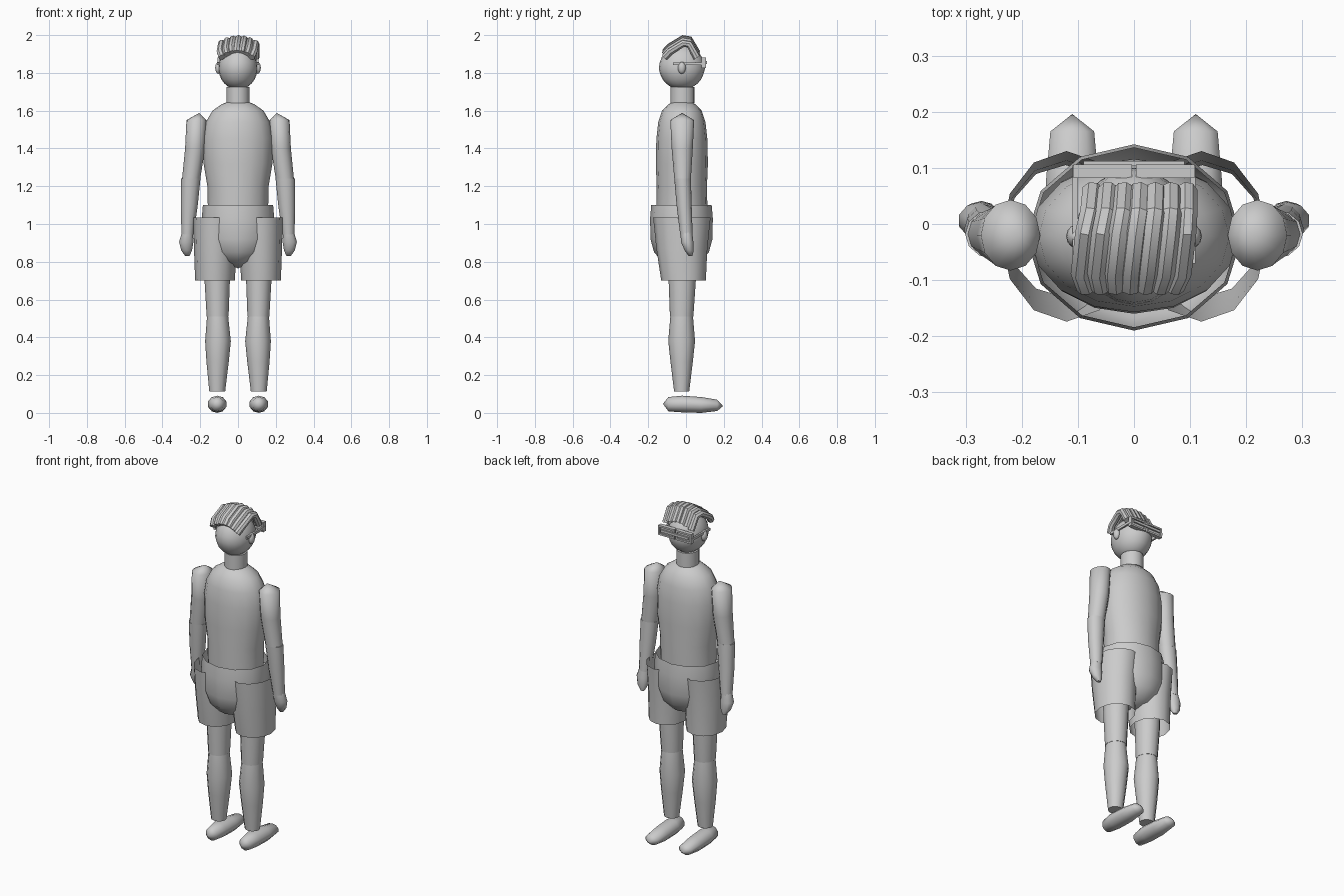
import bpy, bmesh, math
from mathutils import Vector

if "Cube" in bpy.data.objects:
    bpy.data.objects.remove(bpy.data.objects["Cube"])

grey = bpy.data.materials.new("plain_grey")
grey.diffuse_color = (0.6, 0.6, 0.6, 1)
grey.use_nodes = True
grey.node_tree.nodes["Principled BSDF"].inputs["Base Color"].default_value = grey.diffuse_color


def finish(name, bm, angle=40):
    """Turn a bmesh into a named, shaded object."""
    bmesh.ops.remove_doubles(bm, verts=bm.verts, dist=0.0005)
    bmesh.ops.recalc_face_normals(bm, faces=bm.faces)
    me = bpy.data.meshes.new(name)
    bm.to_mesh(me)
    bm.free()
    me.materials.append(grey)
    ob = bpy.data.objects.new(name, me)
    bpy.context.collection.objects.link(ob)
    bpy.ops.object.select_all(action='DESELECT')
    ob.select_set(True)
    bpy.context.view_layer.objects.active = ob
    bpy.ops.object.shade_smooth_by_angle(angle=math.radians(angle))
    return ob


def loft(name, rings, n=12, caps=True, along_y=False, side=1, angle=40):
    """Skin elliptical rings (cx, cy, height, rx, ry); along_y lays it down."""
    bm = bmesh.new()
    loops = []
    for cx, cy, h, rx, ry in rings:
        loop = []
        for i in range(n):
            a = 2 * math.pi * i / n
            p = (side * (cx + rx * math.sin(a)), cy + ry * math.cos(a), h)
            loop.append(bm.verts.new((p[0], p[2], p[1]) if along_y else p))
        loops.append(loop)
    for a, b in zip(loops, loops[1:]):
        for i in range(n):
            j = (i + 1) % n
            bm.faces.new((a[i], a[j], b[j], b[i]))
    if caps:
        for ring, loop in ((rings[0], loops[0]), (rings[-1], loops[-1])):
            if ring[3] > 0.001:
                bm.faces.new(loop)
    return finish(name, bm, angle)


def box(bm, lo, hi):
    lo, hi = Vector(lo), Vector(hi)
    vs = bmesh.ops.create_cube(bm, size=1)["verts"]
    for v in vs:
        v.co = (lo + hi) / 2 + Vector(a * b for a, b in zip(v.co, hi - lo))


Y = -0.022  # body centre line

# Torso and neck
loft("torso", [(0, Y, 1.02, 0.155, 0.13), (0, Y, 1.10, 0.16, 0.135),
               (0, Y, 1.20, 0.162, 0.133), (0, Y, 1.32, 0.182, 0.138),
               (0, Y, 1.45, 0.185, 0.135), (0, Y, 1.54, 0.17, 0.125),
               (0, Y, 1.60, 0.135, 0.105), (0, Y, 1.635, 0.085, 0.07),
               (0, Y, 1.652, 0.04, 0.035), (0, Y, 1.655, 0, 0)], n=16)
loft("neck", [(0, -0.018, 1.64, 0.061, 0.064), (0, -0.018, 1.725, 0.061, 0.064)], n=16)

# Head: rounded jaw below, taller cranium above
head = [(0, Y, 1.712, 0, 0)]
for k in range(1, 6):
    t = k * math.pi / 12
    head.append((0, Y, 1.82 - 0.108 * math.cos(t), 0.102 * math.sin(t), 0.118 * math.sin(t)))
for k in range(0, 6):
    t = k * math.pi / 12
    head.append((0, Y, 1.82 + 0.13 * math.sin(t), 0.104 * math.cos(t), 0.122 * math.cos(t)))
loft("head", head + [(0, Y, 1.95, 0, 0)], n=20)

# Shorts: open-topped seat with two flaring open legs
loft("shorts_seat", [(0, -0.024, 1.10, 0.186, 0.160), (0, -0.024, 1.03, 0.192, 0.166),
                     (0, -0.024, 0.92, 0.186, 0.164), (0, -0.024, 0.85, 0.15, 0.145),
                     (0, -0.024, 0.80, 0.09, 0.10), (0, -0.024, 0.765, 0, 0)],
     caps=False, angle=50)

for s, tag in ((-1, "left"), (1, "right")):
    loft("shorts_leg_" + tag, [(0.12, Y, 1.035, 0.117, 0.152), (0.12, Y, 0.87, 0.113, 0.135),
                               (0.122, -0.013, 0.70, 0.105, 0.118)], caps=False, side=s)
    # Legs
    loft("thigh_" + tag, [(0.11, -0.02, 0.92, 0.07, 0.077), (0.11, -0.02, 0.70, 0.067, 0.072),
                          (0.108, -0.023, 0.51, 0.058, 0.062)], side=s)
    loft("shin_" + tag, [(0.108, -0.023, 0.51, 0.056, 0.060), (0.106, -0.023, 0.38, 0.068, 0.071),
                         (0.108, -0.023, 0.27, 0.059, 0.059),
                         (0.11, -0.023, 0.113, 0.042, 0.040)], side=s)
    # Feet, running from heel to toe
    loft("foot_" + tag, [(0.11, 0.048, -0.122, 0, 0), (0.11, 0.046, -0.093, 0.036, 0.038),
                         (0.11, 0.047, -0.02, 0.051, 0.044), (0.11, 0.042, 0.08, 0.049, 0.042),
                         (0.11, 0.04, 0.165, 0.041, 0.030), (0.11, 0.036, 0.196, 0, 0)],
         n=10, along_y=True, side=s, angle=60)
    # Arms and hands
    loft("upper_arm_" + tag, [(0.205, -0.02, 1.588, 0, 0), (0.220, -0.02, 1.55, 0.053, 0.063),
                              (0.227, -0.02, 1.40, 0.053, 0.056),
                              (0.248, -0.018, 1.24, 0.048, 0.044)], side=s, angle=60)
    loft("forearm_" + tag, [(0.25, -0.018, 1.24, 0.051, 0.044), (0.258, -0.01, 1.10, 0.045, 0.040),
                            (0.267, 0.002, 0.945, 0.032, 0.033)], side=s)
    loft("hand_" + tag, [(0.267, 0.002, 0.96, 0.030, 0.031), (0.274, 0.006, 0.905, 0.040, 0.033),
                         (0.272, 0.017, 0.86, 0.030, 0.024), (0.268, 0.024, 0.83, 0.012, 0.010)],
         n=10, side=s, angle=60)
    # Ears
    bm = bmesh.new()
    bmesh.ops.create_uvsphere(bm, u_segments=12, v_segments=8, radius=1)
    for v in bm.verts:
        v.co = (s * 0.103 + v.co.x * 0.018, -0.022 + v.co.y * 0.021, 1.827 + v.co.z * 0.032)
    finish("ear_" + tag, bm, 60)
    # Glasses: lens rim, lens plate and temple
    bm = bmesh.new()
    x0, x1 = (0.004, 0.108) if s > 0 else (-0.108, -0.004)
    box(bm, (x0, 0.082, 1.872), (x1, 0.106, 1.882))
    box(bm, (x0, 0.082, 1.825), (x1, 0.106, 1.835))
    for x in (x0, x1 - 0.01):
        box(bm, (x, 0.082, 1.835), (x + 0.01, 0.106, 1.872))
    box(bm, (x0 + 0.01, 0.09, 1.835), (x1 - 0.01, 0.098, 1.872))
    finish("lens_rim_" + tag, bm)
    bm = bmesh.new()
    xt = 0.105 * s
    box(bm, (xt - 0.005, -0.07, 1.841), (xt + 0.005, 0.105, 1.856))
    finish("glasses_temple_" + tag, bm)

bm = bmesh.new()
box(bm, (-0.09, 0.103, 1.848), (0.09, 0.112, 1.862))
finish("glasses_bridge", bm)

# Hair: seven bent locks swept over the crown
for i in range(7):
    u = i / 6
    pts = [(-0.084 + 0.155 * u, -0.112, 1.908), (-0.094 + 0.178 * u, -0.085, 1.938),
           (-0.086 + 0.178 * u, -0.015, 1.981), (-0.078 + 0.172 * u, 0.018, 1.976),
           (-0.074 + 0.168 * u, 0.058, 1.905)]
    cu = bpy.data.curves.new("lock_path", 'CURVE')
    cu.dimensions = '3D'
    cu.bevel_depth = 0.0195
    cu.bevel_resolution = 2
    cu.use_fill_caps = True
    sp = cu.splines.new('POLY')
    sp.points.add(len(pts) - 1)
    drop = 0.025 * (2 * u - 1) ** 2
    for p, (x, y, z) in zip(sp.points, pts):
        p.co = (x, y, z - drop, 1)
    tmp = bpy.data.objects.new("lock_path", cu)
    bpy.context.collection.objects.link(tmp)
    deps = bpy.context.evaluated_depsgraph_get()
    me = bpy.data.meshes.new_from_object(tmp.evaluated_get(deps))
    bm = bmesh.new()
    bm.from_mesh(me)
    bpy.data.objects.remove(tmp)
    bpy.data.meshes.remove(me)
    finish("hair_lock_%d" % (i + 1), bm)
